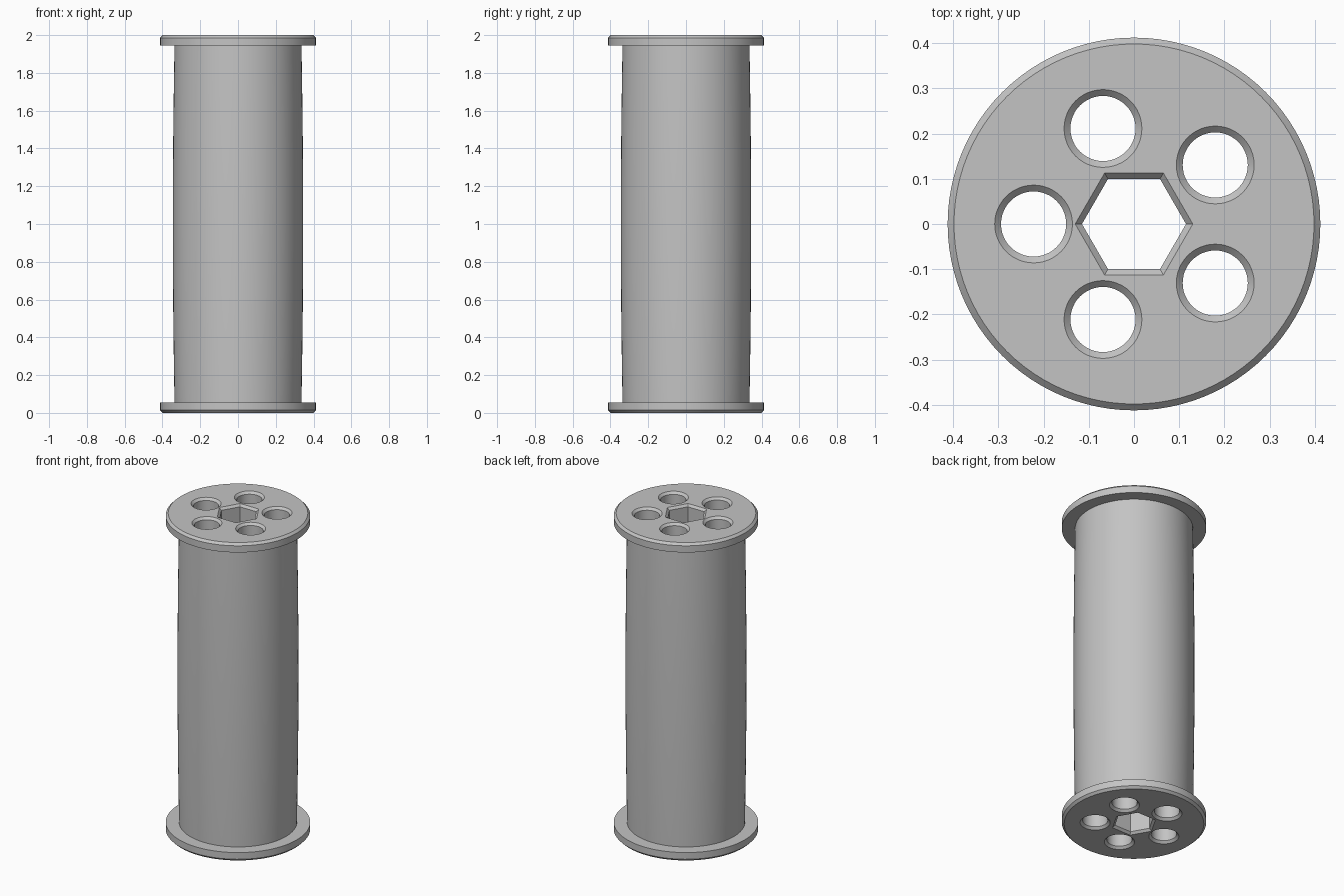
import bpy, bmesh, math

old = bpy.data.objects.get("Cube")
if old:
    bpy.data.objects.remove(old)

HEIGHT = 2.0
CHAMFER = 0.014


def material(name, rgb):
    mat = bpy.data.materials.new(name)
    mat.use_nodes = True
    mat.diffuse_color = (*rgb, 1)
    mat.node_tree.nodes["Principled BSDF"].inputs["Base Color"].default_value = (*rgb, 1)
    return mat


def lathe(name, profile, sides, center=(0, 0)):
    """Closed solid of revolution from (radius, z) pairs, bottom to top."""
    bm = bmesh.new()
    rings = []
    for r, z in profile:
        angles = [math.tau * i / sides for i in range(sides)]
        rings.append([bm.verts.new((center[0] + r * math.cos(a),
                                    center[1] + r * math.sin(a), z)) for a in angles])
    for low, high in zip(rings, rings[1:]):
        for i in range(sides):
            j = (i + 1) % sides
            bm.faces.new((low[i], low[j], high[j], high[i]))
    bm.faces.new(rings[0][::-1])
    bm.faces.new(rings[-1])
    mesh = bpy.data.meshes.new(name)
    bm.to_mesh(mesh)
    bm.free()
    obj = bpy.data.objects.new(name, mesh)
    bpy.context.collection.objects.link(obj)
    return obj


def bore(name, radius, chamfer, sides, center=(0, 0)):
    """Through-hole cutter that flares at both ends to leave a chamfer."""
    d = CHAMFER
    flare = radius + 2 * chamfer
    return lathe(name, [(flare, -d), (radius, d), (radius, HEIGHT - d),
                        (flare, HEIGHT + d)], sides, center)


# Flanged roller with a slightly crowned barrel
flange_r, flange_t = 0.412, 0.056
end_r, crown = 0.336, 0.009
profile = [(flange_r - CHAMFER, 0), (flange_r, CHAMFER), (flange_r, flange_t)]
steps = 16
for i in range(steps + 1):
    t = i / steps
    profile.append((end_r + crown * (1 - (2 * t - 1) ** 2),
                    flange_t + t * (HEIGHT - 2 * flange_t)))
profile += [(r, HEIGHT - z) for r, z in profile[2::-1]]
roller = lathe("roller", profile, 96)
roller.data.materials.append(material("grey plastic", (0.55, 0.55, 0.55)))

# Hexagonal shaft bore and five round lightening holes
cutters = [bore("hex_bore_cutter", 0.115, 0.015, 6)]
for k in range(5):
    a = math.radians(36 + 72 * k)
    cutters.append(bore("round_hole_cutter", 0.072, CHAMFER, 48,
                        (0.222 * math.cos(a), 0.222 * math.sin(a))))

bpy.ops.object.select_all(action="DESELECT")
bpy.context.view_layer.objects.active = roller
roller.select_set(True)
for cutter in cutters:
    cutter.hide_render = True
    mod = roller.modifiers.new("bore", "BOOLEAN")
    mod.operation = "DIFFERENCE"
    mod.solver = "EXACT"
    mod.object = cutter
    bpy.ops.object.modifier_apply(modifier=mod.name)
    bpy.data.objects.remove(cutter)

bpy.ops.object.shade_smooth_by_angle(angle=math.radians(30))
